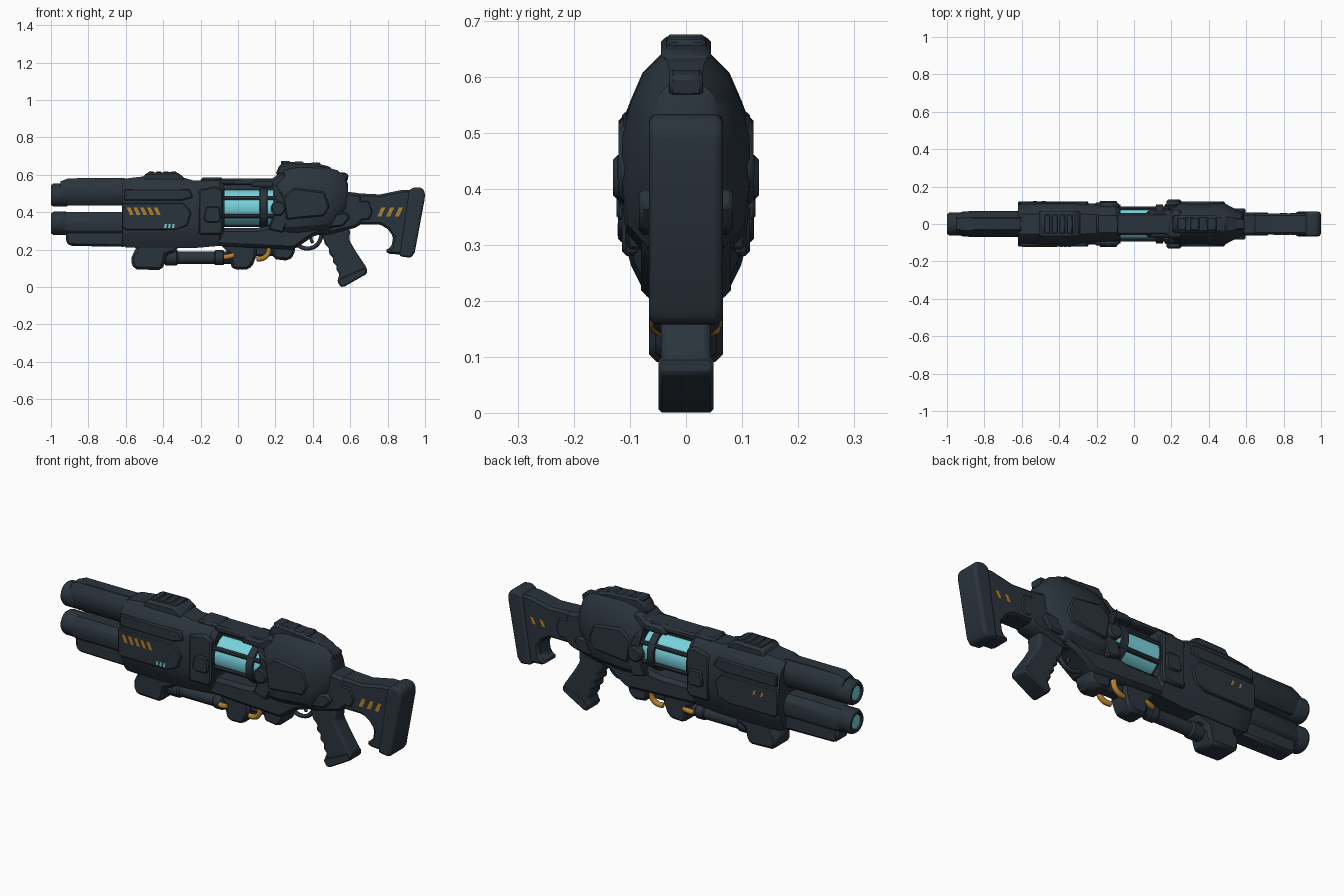
import bpy, bmesh, math
from mathutils import Matrix, Vector

if "Cube" in bpy.data.objects:
    bpy.data.objects.remove(bpy.data.objects["Cube"])


def material(name, rgb):
    m = bpy.data.materials.new(name)
    m.diffuse_color = (*rgb, 1)
    m.use_nodes = True
    m.node_tree.nodes["Principled BSDF"].inputs["Base Color"].default_value = m.diffuse_color
    return m


SLATE = material("dark slate", (0.023, 0.033, 0.045))
CYAN = material("glowing cyan", (0.19, 0.65, 0.72))
AMBER = material("amber", (0.45, 0.22, 0.03))


def finish(name, bm, mat=SLATE, bevel=0.0, seg=1):
    bmesh.ops.recalc_face_normals(bm, faces=bm.faces)
    me = bpy.data.meshes.new(name)
    bm.to_mesh(me)
    bm.free()
    o = bpy.data.objects.new(name, me)
    bpy.context.collection.objects.link(o)
    me.materials.append(mat)
    if bevel:
        b = o.modifiers.new("bevel", 'BEVEL')
        b.width, b.segments, b.limit_method = bevel, seg, 'ANGLE'
    bpy.ops.object.select_all(action='DESELECT')
    o.select_set(True)
    bpy.context.view_layer.objects.active = o
    bpy.ops.object.shade_smooth_by_angle(angle=math.radians(32))
    return o


def plate(name, outline, y0, y1, mat=SLATE, bevel=0.0, seg=1):
    """Side outline (x, z) extruded from y0 to y1."""
    bm = bmesh.new()
    f = bm.faces.new([bm.verts.new((x, y0, z)) for x, z in outline])
    r = bmesh.ops.extrude_face_region(bm, geom=[f])
    bmesh.ops.translate(bm, vec=(0, y1 - y0, 0),
                        verts=[v for v in r['geom'] if isinstance(v, bmesh.types.BMVert)])
    return finish(name, bm, mat, bevel, seg)


def both(name, outline, y0, y1, mat=SLATE, bevel=0.0):
    for side, s in (("near", -1), ("far", 1)):
        plate(f"{name}_{side}", outline, s * y0, s * y1, mat, bevel)


def box(name, x0, x1, z0, z1, w, mat=SLATE, bevel=0.01, seg=1):
    return plate(name, [(x0, z0), (x1, z0), (x1, z1), (x0, z1)], -w, w, mat, bevel, seg)


def loft(name, section, stations, bevel=0.0):
    """Half section (u, v) mirrored in y, lofted over stations (x, half width, z low, z high)."""
    ring = section + [(-u, v) for u, v in reversed(section)]
    bm = bmesh.new()
    rings = [[bm.verts.new((x, u * w, a + v * (b - a))) for u, v in ring]
             for x, w, a, b in stations]
    n = len(ring)
    for p, q in zip(rings, rings[1:]):
        for i in range(n):
            bm.faces.new((p[i], p[(i + 1) % n], q[(i + 1) % n], q[i]))
    bm.faces.new(rings[0])
    bm.faces.new(rings[-1])
    return finish(name, bm, SLATE, bevel)


def lathe(name, profile, z, sides=16, mat=SLATE):
    """(x, radius) profile turned round a lengthwise axis at height z."""
    bm = bmesh.new()
    rings = [[bm.verts.new((x, r * math.cos(t), z + r * math.sin(t)))
              for t in (2 * math.pi * (i + .5) / sides for i in range(sides))] for x, r in profile]
    for p, q in zip(rings, rings[1:]):
        for i in range(sides):
            bm.faces.new((p[i], p[(i + 1) % sides], q[(i + 1) % sides], q[i]))
    bm.faces.new(rings[0])
    bm.faces.new(rings[-1])
    return finish(name, bm, mat)


def rod(name, p, q, r, mat=SLATE, sides=12, bevel=0.0):
    p, q = Vector(p), Vector(q)
    bm = bmesh.new()
    rot = (q - p).to_track_quat('Z', 'Y').to_matrix().to_4x4()
    bmesh.ops.create_cone(bm, cap_ends=True, segments=sides, radius1=r, radius2=r,
                          depth=(q - p).length, matrix=Matrix.Translation((p + q) / 2) @ rot)
    return finish(name, bm, mat, bevel)


def pipe(name, pts, r, mat):
    cu = bpy.data.curves.new(name, 'CURVE')
    cu.dimensions, cu.bevel_depth, cu.bevel_resolution, cu.use_fill_caps = '3D', r, 2, True
    s = cu.splines.new('BEZIER')
    s.bezier_points.add(len(pts) - 1)
    s.resolution_u = 5
    for b, p in zip(s.bezier_points, pts):
        b.co, b.handle_left_type, b.handle_right_type = p, 'AUTO', 'AUTO'
    cu.materials.append(mat)
    o = bpy.data.objects.new(name, cu)
    bpy.context.collection.objects.link(o)
    bpy.ops.object.select_all(action='DESELECT')
    o.select_set(True)
    bpy.context.view_layer.objects.active = o
    bpy.ops.object.convert(target='MESH')


# twin barrels with recessed glowing bores and angular casings
OCT = [(.5, 0), (.9, .22), (1, .5), (.9, .78), (.5, 1)]
for tag, z, s in (("upper", .492, 1), ("lower", .34, -1)):
    lathe(f"{tag}_barrel", [(-.55, .058), (-.91, .058), (-.92, .064), (-.985, .064), (-1, .054),
                            (-1, .042), (-.985, .039)], z)
    lathe(f"{tag}_bore_glow", [(-.993, .037), (-.975, .037)], z, 16, CYAN)
    lo, hi = (.437, .58) if s > 0 else (.275, .402)
    loft(f"{tag}_barrel_casing", OCT, [(-.95, .055, lo + .01, hi - .015), (-.91, .068, lo, hi),
                                       (-.6, .07, lo, hi)])
plate("upper_casing_ridge", [(-.95, .535), (-.91, .57), (-.86, .582), (-.6, .582), (-.6, .53)],
      -.035, .035, SLATE, .006)
plate("lower_casing_keel", [(-.92, .3), (-.6, .3), (-.6, .215), (-.9, .22), (-.92, .24)],
      -.05, .05, SLATE, .012)

# front shroud, with side armour
SHROUD = [(.58, 0), (.8, .14), (.94, .3), (.95, .78), (.8, .9), (.45, 1)]
loft("front_shroud", SHROUD, [(-.62, .11, .225, .57), (-.6, .12, .212, .58), (-.5, .122, .208, .592),
                              (-.31, .122, .208, .59), (-.24, .115, .208, .57), (-.1, .115, .22, .572),
                              (-.075, .095, .24, .56)])
both("side_armour", [(-.62, .32), (-.6, .305), (-.33, .305), (-.27, .33), (-.25, .4), (-.29, .45), (-.62, .45)],
     .09, .121, SLATE, .005)
both("upper_armour", [(-.61, .462), (-.3, .462), (-.24, .48), (-.26, .525), (-.61, .525)],
     .09, .12, SLATE, .006)
both("rear_armour", [(-.21, .28), (-.09, .28), (-.08, .31), (-.08, .52), (-.12, .54), (-.21, .52)],
     .08, .114, SLATE, .008)
both("shroud_latch", [(-.185, .36), (-.165, .345), (-.1, .345), (-.09, .37), (-.1, .43), (-.17, .43)],
     .1, .124, SLATE, .006)
plate("top_cover", [(-.52, .57), (-.49, .612), (-.33, .615), (-.29, .59), (-.28, .56)],
      -.07, .07, SLATE, .01)
for i in range(4):
    box(f"top_rib_{i}", -.478 + i * .04, -.45 + i * .04, .6, .618, .05, SLATE, .003)
box("top_rear_strap", -.2, -.08, .55, .585, .055)


# painted marks on the flanks: fuller on the near side, sparse on the far side
def mark(name, x, z, w, h, lean, side, y0, y1, mat):
    plate(name, [(x, z), (x + w, z), (x + w + lean, z + h), (x + lean, z + h)], side * y0, side * y1, mat)


for i in range(5):
    mark(f"shroud_stripe_{i}", -.577 + i * .036, .385, .02, .04, -.018, -1, .119, .1225, AMBER)
for i in range(2):
    mark(f"far_shroud_stripe_{i}", -.53 + i * .045, .392, .012, .025, -.01, 1, .119, .1225, AMBER)
    mark(f"far_stock_stripe_{i}", .78 + i * .055, .385, .02, .035, .018, 1, .054, .0575, AMBER)
for i in range(3):
    mark(f"shroud_light_{i}", -.395 + i * .021, .316, .011, .022, .004, -1, .119, .1225, CYAN)
    mark(f"stock_stripe_{i}", .745 + i * .047, .378, .021, .047, .022, -1, .054, .0575, AMBER)

# glowing core in its cage
lathe("energy_core", [(-.1, .096), (.19, .096)], .427, 16, CYAN)
for i in range(6):
    a = math.pi * (i + .5) / 3
    y, z = .095 * math.cos(a), .427 + .095 * math.sin(a)
    rod(f"cage_rod_{i}", (-.09, y, z), (.2, y, z), .012, SLATE, 8)
lathe("core_front_ring", [(-.09, .106), (-.072, .106)], .427, 14)
lathe("core_rear_ring", [(.115, .09), (.118, .108), (.155, .108), (.158, .09)], .427, 14)
box("upper_spine", -.1, .24, .545, .58, .058)
plate("spine_hood", [(.06, .535), (.09, .575), (.18, .575), (.22, .61), (.26, .61), (.26, .53)],
      -.075, .075, SLATE, .012)
rod("spine_tube", (-.1, 0, .53), (.2, 0, .53), .025)
plate("lower_frame", [(-.12, .22), (.3, .2), (.4, .27), (.5, .3), (.5, .35), (.18, .33), (.1, .315), (-.12, .315)],
      -.08, .08, SLATE, .018)

# rear housing hump
HUMP = [(.6, 0), (.92, .12), (1, .32), (1, .58), (.86, .76), (.66, .91), (.38, 1)]
loft("rear_housing", HUMP, [(.19, .085, .3, .565), (.21, .1, .29, .6), (.26, .114, .28, .63),
                            (.32, .117, .28, .64), (.48, .113, .295, .638), (.53, .086, .34, .625),
                            (.575, .068, .4, .59), (.588, .056, .44, .55)])
both("housing_side_panel", [(.26, .36), (.46, .38), (.49, .43), (.46, .51), (.3, .53), (.24, .48)],
     .08, .12, SLATE, .008)
both("housing_front_strut", [(.16, .31), (.24, .29), (.27, .36), (.24, .5), (.18, .56), (.21, .44)],
     .07, .108, SLATE, .008)
rod("side_knob", (.215, -.13, .42), (.215, .13, .42), .04, SLATE, 12, .008)
plate("rear_latch", [(.54, .57), (.585, .565), (.592, .6), (.57, .612), (.54, .612)], -.03, .03, SLATE, .006)

# top sight block
plate("sight_block", [(.2, .6), (.22, .65), (.25, .672), (.3, .668), (.42, .66), (.49, .645), (.52, .61)],
      -.045, .045, SLATE, .01)
for i, x in enumerate((.23, .3, .39)):
    box(f"sight_rib_{i}", x, x + .05, .64, .675 - i * .004, .035, SLATE, .006)

# receiver and trigger group
plate("receiver", [(.3, .27), (.48, .28), (.64, .32), (.68, .36), (.66, .5), (.58, .51), (.4, .5), (.3, .4)],
      -.062, .062, SLATE, .015)
both("receiver_rail", [(.33, .3), (.56, .325), (.6, .37), (.58, .4), (.33, .37)], .05, .084, SLATE, .008)
plate("trigger_housing", [(.19, .15), (.27, .14), (.3, .17), (.31, .24), (.3, .3), (.17, .3), (.18, .2)],
      -.06, .06, SLATE, .014)
pipe("trigger_guard", [(.3, 0, .25), (.335, 0, .215), (.39, 0, .208), (.43, 0, .235), (.45, 0, .29)], .011, SLATE)
pipe("trigger", [(.4, 0, .29), (.39, 0, .26), (.4, 0, .235)], .008, SLATE)

# pistol grip with finger grooves
plate("pistol_grip", [(.44, .31), (.6, .31), (.595, .25), (.63, .19), (.69, .1), (.685, .07), (.57, .003),
                      (.55, 0), (.53, .035), (.545, .07), (.525, .09), (.53, .115), (.505, .13),
                      (.51, .16), (.485, .175), (.49, .205), (.465, .23)], -.045, .045, SLATE, .014, 2)
plate("grip_base", [(.53, .03), (.55, 0), (.57, .003), (.688, .07), (.69, .1), (.665, .1), (.55, .05)],
      -.049, .049, SLATE, .006)

# shoulder stock and butt pad
plate("stock_body", [(.56, .49), (.66, .5), (.76, .495), (.88, .52), (.95, .52), (.92, .17), (.8, .178),
                     (.785, .195), (.82, .215), (.83, .27), (.8, .31), (.76, .335), (.6, .335), (.56, .38)],
      -.056, .056, SLATE, .012)
plate("butt_pad", [(.915, .52), (.945, .535), (.985, .53), (1, .505), (.998, .47), (.945, .185), (.925, .156),
                   (.86, .165), (.87, .21)], -.066, .066, SLATE, .02, 3)
both("stock_neck_panel", [(.59, .36), (.7, .36), (.72, .4), (.7, .46), (.59, .46)], .05, .062, SLATE, .006)

# underslung fore grip, tube and amber hoses
plate("fore_block", [(-.57, .13), (-.555, .095), (-.41, .09), (-.395, .12), (-.385, .17), (-.33, .19),
                     (-.31, .24), (-.54, .24), (-.55, .19), (-.57, .17)], -.066, .066, SLATE, .016)
rod("under_tube", (-.42, 0, .157), (.03, 0, .157), .034, SLATE, 14)
lathe("tube_front_collar", [(-.4, .03), (-.385, .042), (-.33, .042), (-.315, .03)], .157, 14)
lathe("tube_rear_collar", [(-.13, .03), (-.12, .04), (-.08, .04), (-.07, .03)], .157, 14)
plate("under_block", [(-.035, .11), (-.02, .092), (.06, .095), (.08, .12), (.1, .17), (.1, .235), (-.1, .235), (-.05, .18)],
      -.055, .055, SLATE, .014)
box("under_link", .07, .22, .165, .235, .035)
for tag, s in (("near", -1), ("far", 1)):
    pipe(f"front_hose_{tag}", [(-.075, s * .042, .16), (-.05, s * .048, .163), (-.02, s * .05, .172)], .014, AMBER)
    pipe(f"rear_hose_{tag}", [(.1, s * .045, .15), (.135, s * .05, .155), (.16, s * .052, .178), (.165, s * .052, .21)],
         .014, AMBER)
